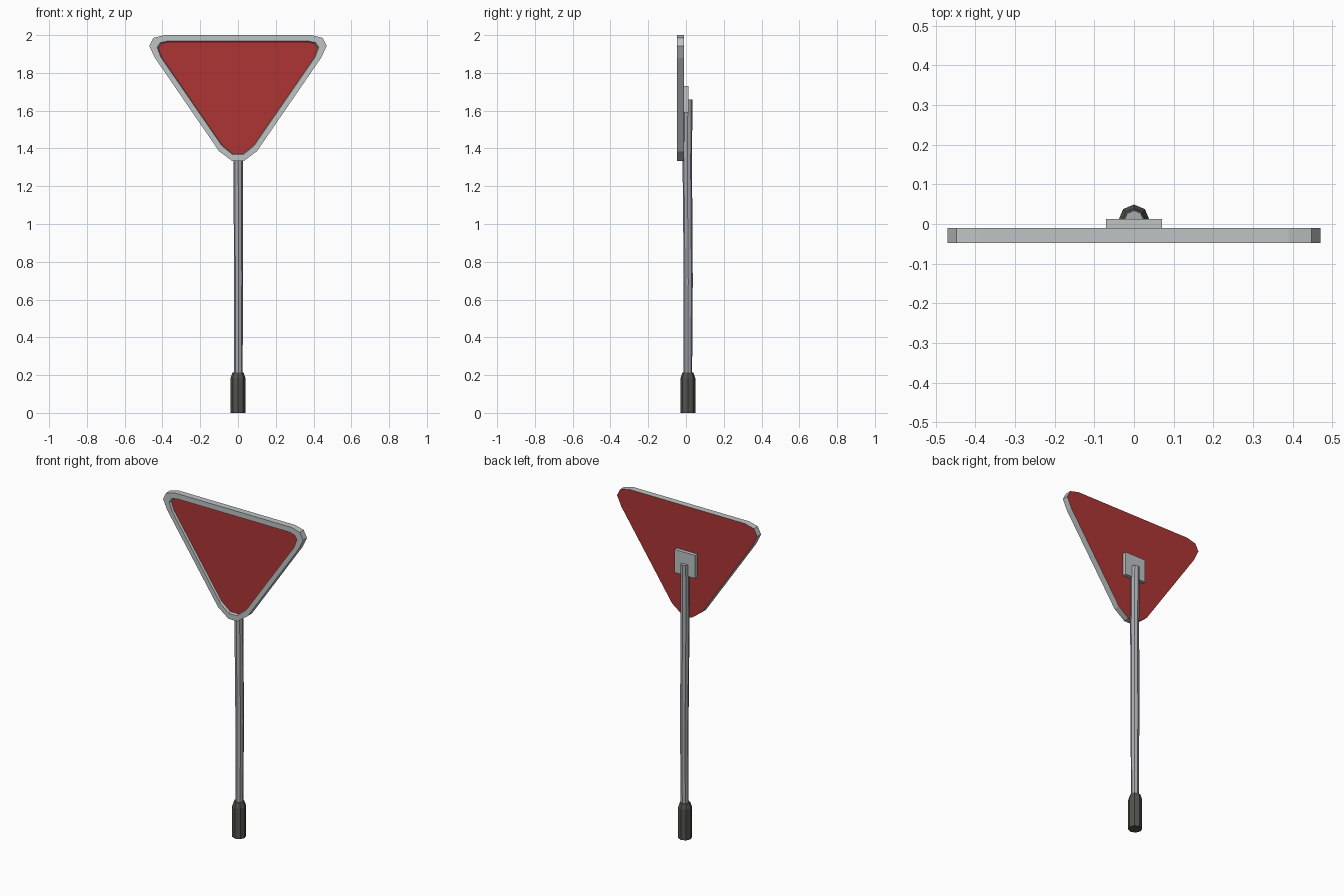
import bpy, bmesh, math

cube = bpy.data.objects.get("Cube")
if cube:
    bpy.data.objects.remove(cube)


def material(name, r, g, b):
    m = bpy.data.materials.new(name)
    m.use_nodes = True
    m.diffuse_color = (r, g, b, 1)
    bsdf = m.node_tree.nodes["Principled BSDF"]
    bsdf.inputs["Base Color"].default_value = (r, g, b, 1)
    bsdf.inputs["Roughness"].default_value = 0.7
    return m


RED = material("sign red", 0.42, 0.036, 0.036)
RIM = material("rim grey", 0.52, 0.55, 0.55)
STEEL = material("pole steel", 0.40, 0.41, 0.44)
DARK = material("dark rubber", 0.085, 0.085, 0.075)


def loft(name, rings, mats, rule=None):
    """Bridge equal-length point rings, cap both ends, colour faces by rule."""
    bm = bmesh.new()
    loops = [[bm.verts.new(p) for p in ring] for ring in rings]
    n = len(loops[0])
    for a, b in zip(loops, loops[1:]):
        for i in range(n):
            j = (i + 1) % n
            bm.faces.new((a[i], a[j], b[j], b[i]))
    bm.faces.new(loops[0])
    bm.faces.new(loops[-1])
    bmesh.ops.recalc_face_normals(bm, faces=bm.faces)
    if rule:
        for f in bm.faces:
            f.material_index = rule(f)
    mesh = bpy.data.meshes.new(name)
    bm.to_mesh(mesh)
    bm.free()
    for m in mats:
        mesh.materials.append(m)
    obj = bpy.data.objects.new(name, mesh)
    bpy.context.collection.objects.link(obj)
    return obj


def outline(half, y):
    """Mirror the left half of a sign outline into a closed ring at depth y."""
    pts = half + [(-x, z) for x, z in reversed(half)]
    return [(x, y, z) for x, z in pts]


def octagon(x, y, z, r):
    return [(x + r * math.cos(i * math.pi / 4), y + r * math.sin(i * math.pi / 4), z)
            for i in range(8)]


# Sign: rounded triangle with a raised rim, red recessed face and red back
outer = [(-0.39, 2.0), (-0.448, 1.985), (-0.47, 1.943), (-0.44, 1.88), (-0.10, 1.385), (-0.03, 1.333)]
inner = [(-0.375, 1.968), (-0.412, 1.96), (-0.428, 1.935), (-0.41, 1.885), (-0.085, 1.413), (-0.028, 1.367)]
panel = [(x * 0.985, 1.70 + (z - 1.70) * 0.985) for x, z in inner]
loft("sign_panel",
     [outline(outer, -0.01), outline(outer, -0.048), outline(inner, -0.048), outline(panel, -0.034)],
     [RIM, RED], lambda f: int(len(f.verts) > 4))

# Mounting plate behind the sign
plate = [(-0.07, 1.73), (-0.07, 1.59)]
loft("mounting_plate", [outline(plate, -0.01), outline(plate, 0.012)], [RIM])

# Slightly bent pole
loft("pole", [octagon(0.002, 0.010, 0.15, 0.022), octagon(0.003, 0.012, 0.70, 0.024),
              octagon(0.001, 0.007, 1.30, 0.025), octagon(0, 0.010, 1.66, 0.024)], [STEEL])

# Dark foot sleeve with a chamfered top
loft("foot_sleeve", [octagon(0, 0.010, 0, 0.039), octagon(0, 0.010, 0.185, 0.039),
                     octagon(0, 0.010, 0.215, 0.029)], [DARK])
